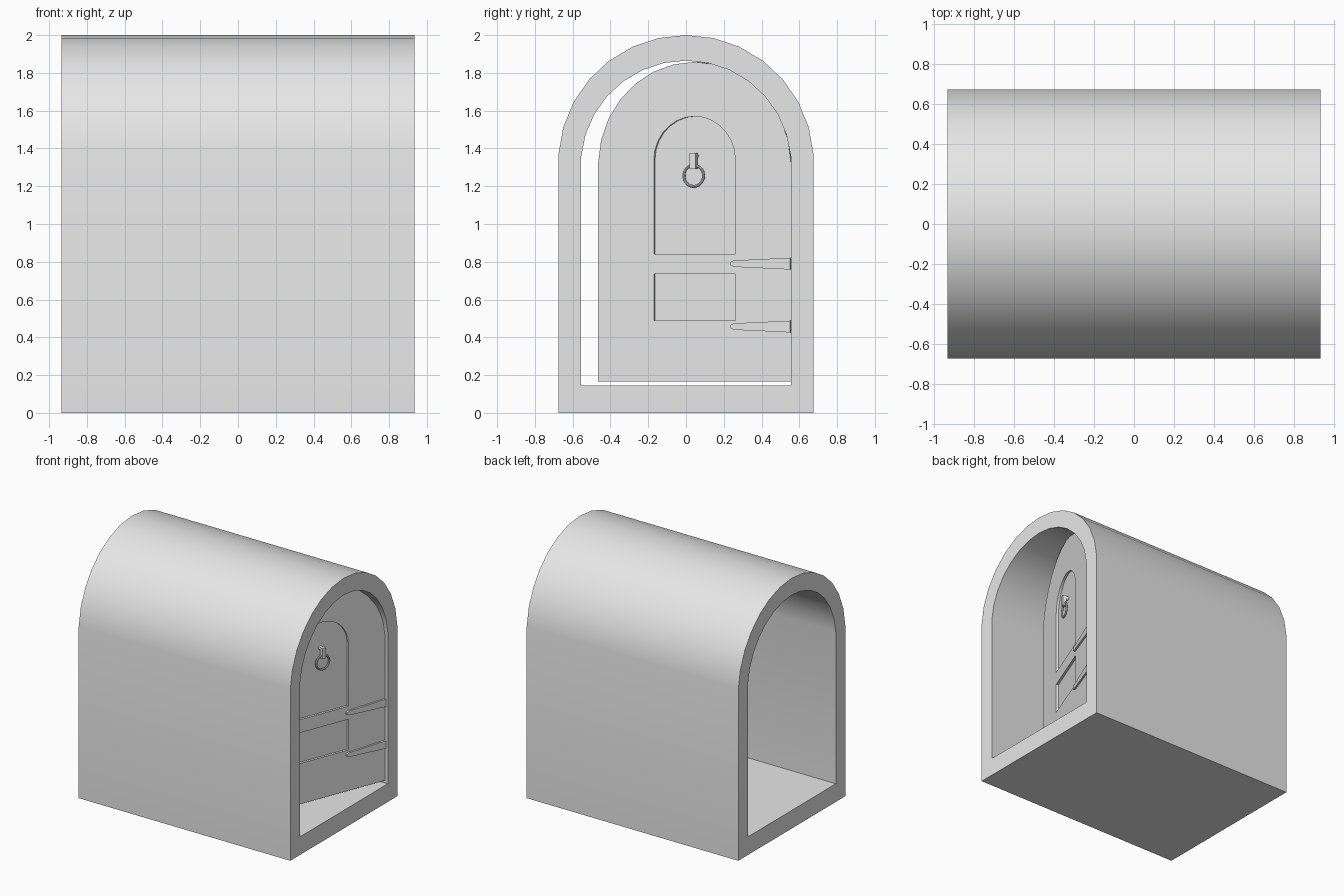
import bpy
import bmesh
from math import radians, sin, cos, pi
from mathutils import Matrix

cube = bpy.data.objects.get("Cube")
if cube:
    bpy.data.objects.remove(cube, do_unlink=True)

# Single plain grey
grey = bpy.data.materials.new("plain_grey")
grey.use_nodes = True
GREY = (0.8, 0.8, 0.8, 1)
grey.diffuse_color = GREY
grey.node_tree.nodes["Principled BSDF"].inputs["Base Color"].default_value = GREY

# Door frame of reference: origin at the hinge, x outward, swung inward
HINGE = Matrix.Translation((0.91, 0.555, 0)) @ Matrix.Rotation(radians(-21.5), 4, "Z")
DOOR_MID = -0.548


def arch(half, bottom, spring, top, steps=14, mid=0.0):
    """Closed (y, z) outline: straight sides under a circular arc."""
    rise = top - spring
    radius = (half * half + rise * rise) / (2 * rise)
    centre = top - radius
    start = math_start(spring - centre, radius)
    pts = [(mid + half, bottom)]
    for i in range(steps + 1):
        a = start + (pi - 2 * start) * i / steps
        pts.append((mid + radius * cos(a), centre + radius * sin(a)))
    pts.append((mid - half, bottom))
    return pts


def math_start(height, radius):
    from math import asin
    return asin(max(-1, min(1, height / radius)))


def finish(name, bm, matrix=None):
    bmesh.ops.recalc_face_normals(bm, faces=bm.faces)
    mesh = bpy.data.meshes.new(name)
    bm.to_mesh(mesh)
    bm.free()
    mesh.materials.append(grey)
    obj = bpy.data.objects.new(name, mesh)
    bpy.context.collection.objects.link(obj)
    if matrix:
        obj.matrix_world = matrix
    return obj


def smooth(obj):
    bpy.ops.object.select_all(action="DESELECT")
    obj.select_set(True)
    bpy.context.view_layer.objects.active = obj
    bpy.ops.object.shade_smooth_by_angle(angle=radians(30))


def slab(name, outline, x0, x1, matrix=HINGE):
    """Outline in the y-z plane extruded from x0 to x1."""
    bm = bmesh.new()
    face = bm.faces.new([bm.verts.new((x0, y, z)) for y, z in outline])
    ext = bmesh.ops.extrude_face_region(bm, geom=[face])
    verts = [v for v in ext["geom"] if isinstance(v, bmesh.types.BMVert)]
    bmesh.ops.translate(bm, verts=verts, vec=(x1 - x0, 0, 0))
    return finish(name, bm, matrix)


# Arched tunnel: outer and inner outlines joined at both ends
outer = arch(0.675, 0, 1.37, 2.0)
inner = arch(0.555, 0.145, 1.358, 1.865)
bm = bmesh.new()
loops = [[bm.verts.new((x, y, z)) for y, z in outline]
         for outline, x in ((outer, -0.935), (outer, 0.935), (inner, 0.935), (inner, -0.935))]
count = len(outer)
for k in range(4):
    a, b = loops[k], loops[(k + 1) % 4]
    for i in range(count):
        j = (i + 1) % count
        bm.faces.new((a[i], a[j], b[j], b[i]))
smooth(finish("tunnel", bm))

# Door leaf with an arched and a square recessed panel
door = slab("door", arch(0.548, 0.165, 1.326, 1.858, mid=DOOR_MID), -0.05, 0)
left, right = DOOR_MID - 0.232, DOOR_MID + 0.232
panels = [arch(0.232, 0.84, 1.34, 1.57, mid=DOOR_MID),
          [(left, 0.49), (right, 0.49), (right, 0.735), (left, 0.735)]]
bpy.context.view_layer.objects.active = door
for outline in panels:
    cutter = slab("panel_cutter", outline, -0.018, 0.1)
    cutter.hide_render = True
    cut = door.modifiers.new("panel", "BOOLEAN")
    cut.object = cutter
    cut.operation = "DIFFERENCE"
    cut.solver = "EXACT"
    bpy.context.view_layer.update()
    bpy.ops.object.modifier_apply(modifier=cut.name)
    bpy.data.objects.remove(cutter, do_unlink=True)
smooth(door)

# Tapered hinge straps
for name, z in (("lower_hinge_strap", 0.457), ("upper_hinge_strap", 0.79)):
    slab(name, [(0, z - 0.031), (0, z + 0.031), (-0.32, z + 0.017), (-0.338, z + 0.008),
                (-0.338, z - 0.008), (-0.32, z - 0.017)], -0.02, 0.014)

# Knocker: mount, top pin and ring
slab("knocker_mount", [(DOOR_MID - 0.016, 1.29), (DOOR_MID + 0.016, 1.29),
                       (DOOR_MID + 0.016, 1.375), (DOOR_MID - 0.016, 1.375)], 0, 0.03)
bm = bmesh.new()
bmesh.ops.create_cone(bm, cap_ends=True, segments=16, radius1=0.015, radius2=0.015, depth=0.05,
                      matrix=Matrix.Translation((0, DOOR_MID, 1.36)) @ Matrix.Rotation(pi / 2, 4, "Y"))
smooth(finish("knocker_pin", bm, HINGE))

bpy.ops.mesh.primitive_torus_add(major_radius=0.056, minor_radius=0.008,
                                 major_segments=32, minor_segments=10)
ring = bpy.context.object
ring.name = "knocker_ring"
ring.data.materials.append(grey)
ring.matrix_world = (HINGE @ Matrix.Translation((0.012, DOOR_MID, 1.255))
                     @ Matrix.Rotation(pi / 2, 4, "Y"))
smooth(ring)
